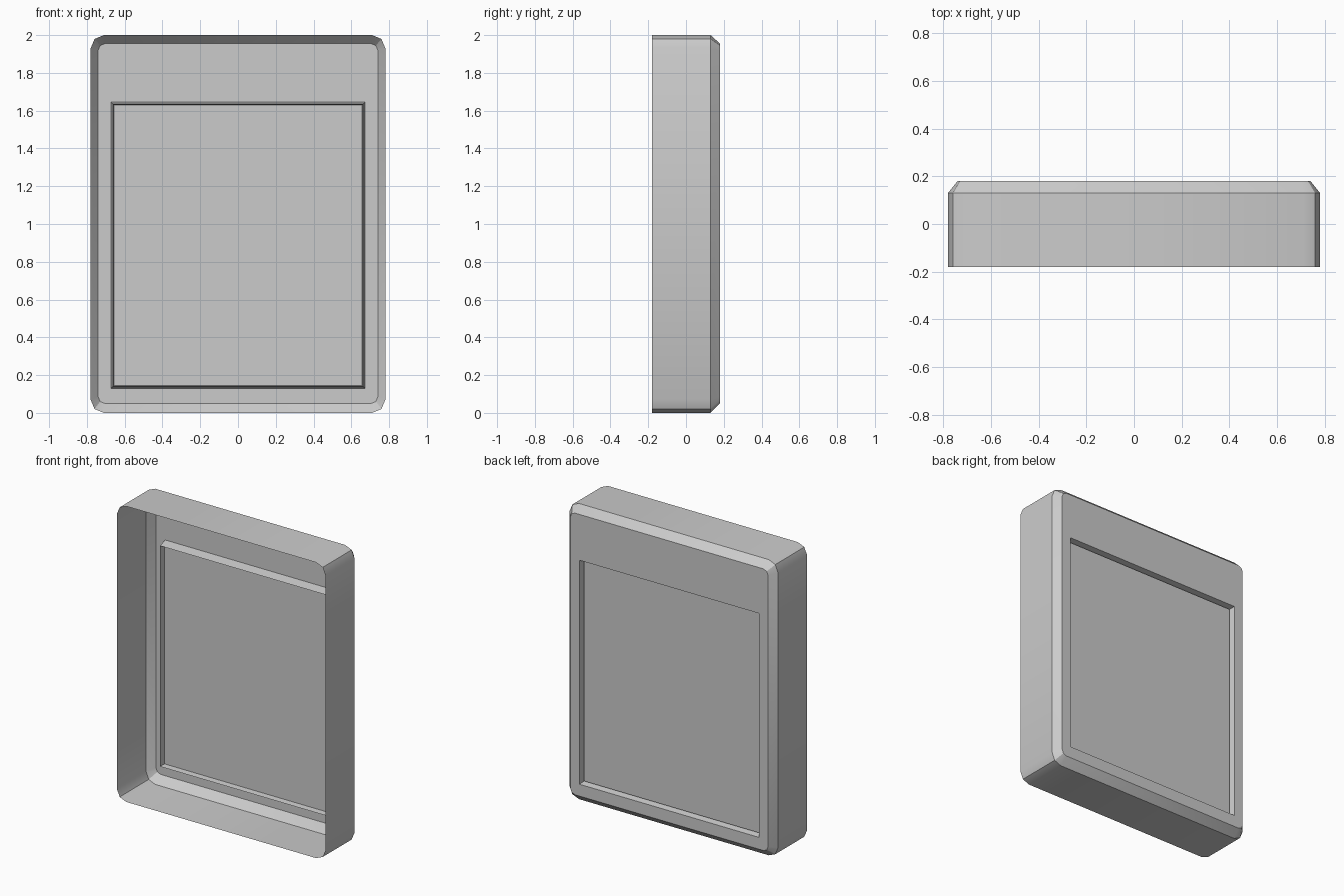
import bpy
import bmesh
from math import cos, sin, pi

if "Cube" in bpy.data.objects:
    bpy.data.objects.remove(bpy.data.objects["Cube"])

bm = bmesh.new()


def ring(half_x, z0, z1, y, r=0.0):
    """Rectangle loop in the XZ plane; r > 0 rounds each corner with two segments."""
    verts = []
    steps = 3 if r else 1
    for k in range(4):
        sx = 1 if k in (0, 3) else -1
        cx = sx * (half_x - r)
        cz = z1 - r if k < 2 else z0 + r
        for s in range(steps):
            a = k * pi / 2 + s * pi / 4
            verts.append(bm.verts.new((cx + r * cos(a), y, cz + r * sin(a))))
    return verts


def skin(a, b):
    n = len(a)
    for i in range(n):
        j = (i + 1) % n
        bm.faces.new((a[i], b[i], b[j], a[j]))


# Open-fronted side walls and chamfered rim
front = ring(0.78, 0.0, 2.0, -0.18, 0.07)
shoulder = ring(0.78, 0.0, 2.0, 0.13, 0.07)
rim = ring(0.74, 0.05, 1.955, 0.18, 0.035)
skin(front, shoulder)
skin(shoulder, rim)

# Flat border running from the rounded rim to the rectangular groove
lip = ring(0.672, 0.13, 1.645, 0.18)
for k in range(4):
    side = [rim[(3 * k + 1 + s) % 12] for s in range(4)]
    bm.faces.new((side[0], lip[k], lip[(k + 1) % 4], *reversed(side[1:])))

# Narrow groove around the sunken panel
groove = ring(0.661, 0.141, 1.634, 0.112)
panel = ring(0.657, 0.145, 1.63, 0.152)
skin(lip, groove)
skin(groove, panel)
bm.faces.new(list(reversed(panel)))

mesh = bpy.data.meshes.new("panel_shell")
bm.to_mesh(mesh)
bm.free()
shell = bpy.data.objects.new("panel_shell", mesh)
bpy.context.collection.objects.link(shell)

# Smooth the gentle corner turns, keep the chamfers crisp
bpy.context.view_layer.objects.active = shell
shell.select_set(True)
bpy.ops.object.shade_smooth_by_angle(angle=pi / 6)
